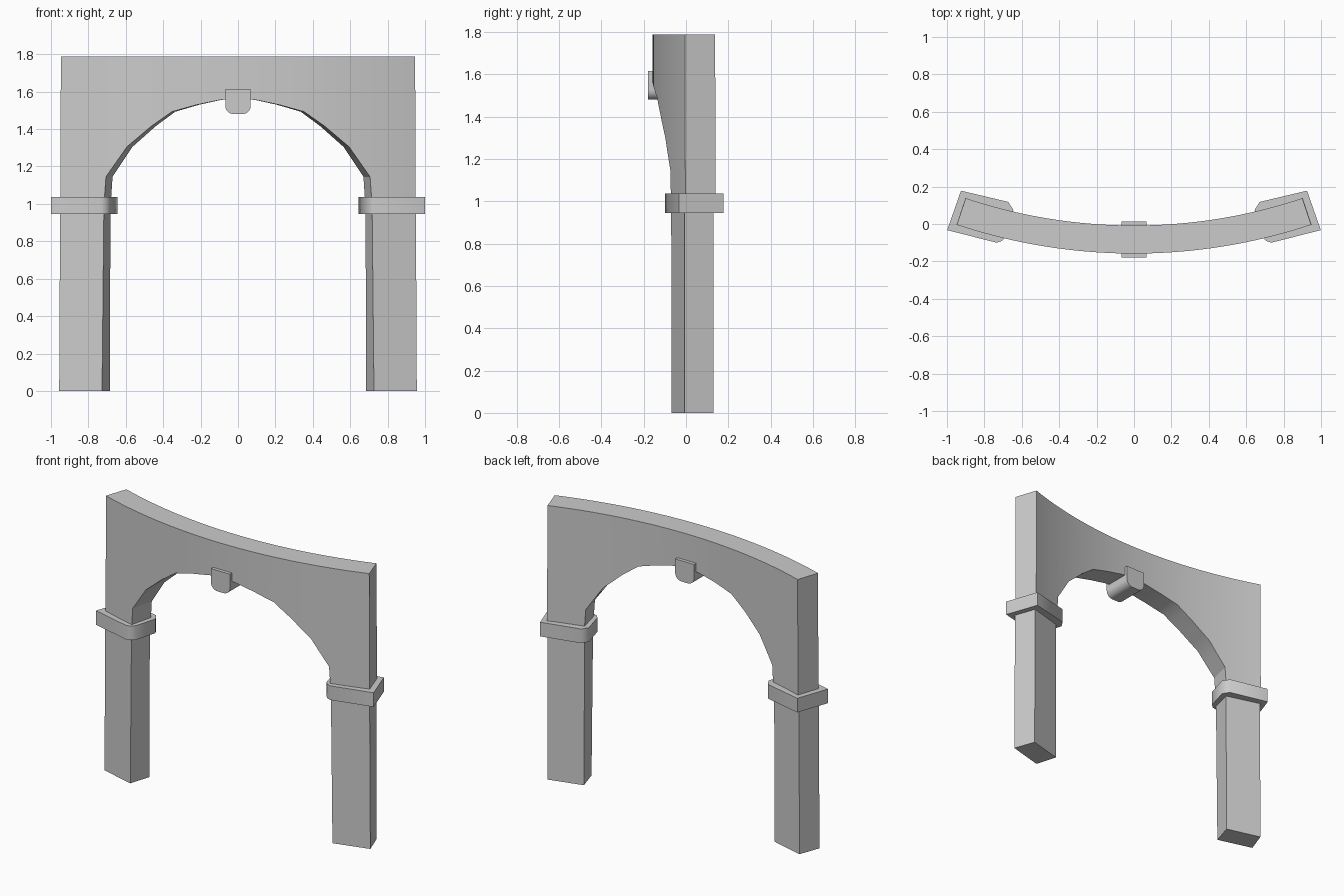
import bpy, bmesh, math

if "Cube" in bpy.data.objects:
    bpy.data.objects.remove(bpy.data.objects["Cube"])

CY, RF, RB = 2.837, 2.995, 2.845   # centre and radii of the curved plan


def make(name, verts, faces, angle=None):
    me = bpy.data.meshes.new(name)
    me.from_pydata(verts, [], faces)
    bm = bmesh.new()
    bm.from_mesh(me)
    bmesh.ops.recalc_face_normals(bm, faces=bm.faces)
    bm.to_mesh(me)
    bm.free()
    ob = bpy.data.objects.new(name, me)
    bpy.context.collection.objects.link(ob)
    if angle:
        bpy.ops.object.select_all(action='DESELECT')
        ob.select_set(True)
        bpy.context.view_layer.objects.active = ob
        bpy.ops.object.shade_smooth_by_angle(angle=math.radians(angle))
    return ob


def loft(name, a, b, angle=None):
    """Closed solid between two matching outlines."""
    n = len(a)
    faces = [list(range(n)), list(range(n, 2 * n))]
    faces += [[i, (i + 1) % n, (i + 1) % n + n, i + n] for i in range(n)]
    return make(name, a + b, faces, angle)


# Curved wall: columns between the faceted arch and the level top
arch = [(0, 1.565), (.096, 1.556), (.22, 1.53), (.353, 1.493), (.465, 1.414),
        (.594, 1.305), (.706, 1.145), (.717, .99), (.95, .99)]
half = [arch[0]]
for (x0, z0), (x1, z1) in zip(arch, arch[1:]):
    n = max(1, round((x1 - x0) / .045))
    half += [(x0 + (x1 - x0) * k / n, z0 + (z1 - z0) * k / n) for k in range(1, n + 1)]
stations = [(-x, z) for x, z in reversed(half[1:])] + half


def bend(x, z, r):
    a = math.asin(x / RF)
    return (r * math.sin(a), CY - r * math.cos(a), z)


verts, faces = [], []
for x, z in stations:
    xt = x * .947 / .95
    verts += [bend(x, z, RF), bend(xt, 1.787, RF), bend(xt, 1.787, RB), bend(x, z, RB)]
for i in range(len(stations) - 1):
    for k in range(4):
        m = (k + 1) % 4
        faces.append([4 * i + k, 4 * i + m, 4 * i + 4 + m, 4 * i + 4 + k])
faces += [[0, 1, 2, 3], list(range(len(verts) - 4, len(verts)))]
make("arch_wall", verts, faces, 30)

# Pillars and their capital bands
foot = [(.956, -.006), (.907, .129), (.685, .07), (.727, -.068)]
head = [(.951, -.006), (.903, .131), (.682, .068), (.717, -.07)]
band = [(.999, -.033), (.925, .178), (.672, .118), (.645, .075),
        (.685, -.068), (.705, -.09), (.733, -.1)]
for s, side in ((-1, "left"), (1, "right")):
    loft(side + "_pillar", [(s * x, y, 0) for x, y in foot],
         [(s * x, y, .99) for x, y in head])
    loft(side + "_capital", [(s * x, y, .945) for x, y in band],
         [(s * x, y, 1.037) for x, y in band], 60)

# Keystone with a rounded underside
r = .045
key = [(-.068, 1.615)]
for cx, start in ((-.023, 180), (.023, 270)):
    for k in range(7):
        t = math.radians(start + 15 * k)
        key.append((cx + r * math.cos(t), 1.525 + r * math.sin(t)))
key.append((.068, 1.615))
loft("keystone", [(x, -.18, z) for x, z in key], [(x, .014, z) for x, z in key], 30)
